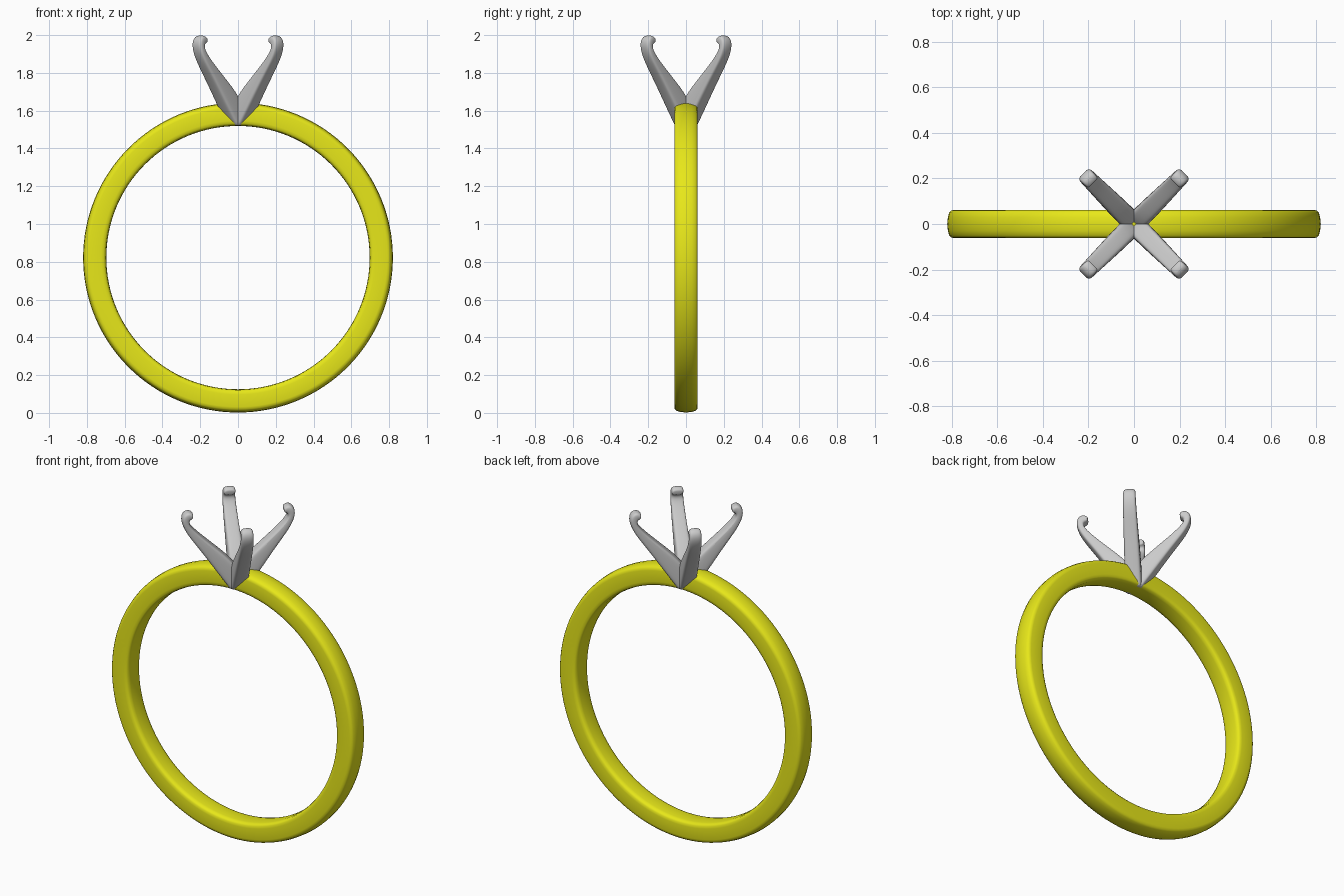
import bpy, bmesh
from math import sin, cos, pi
from mathutils import Vector

if "Cube" in bpy.data.objects:
    bpy.data.objects.remove(bpy.data.objects["Cube"])

CZ = 0.822  # height of the band centre


def make_object(name, bm, angle=0.7):
    bmesh.ops.recalc_face_normals(bm, faces=bm.faces[:])
    me = bpy.data.meshes.new(name)
    bm.to_mesh(me)
    bm.free()
    ob = bpy.data.objects.new(name, me)
    bpy.context.collection.objects.link(ob)
    bpy.ops.object.select_all(action='DESELECT')
    ob.select_set(True)
    bpy.context.view_layer.objects.active = ob
    bpy.ops.object.shade_smooth_by_angle(angle=angle)
    return ob


def loft(bm, rings, closed):
    n = len(rings[0])
    pairs = list(zip(rings, rings[1:]))
    if closed:
        pairs.append((rings[-1], rings[0]))
    for a, b in pairs:
        for i in range(n):
            j = (i + 1) % n
            bm.faces.new((a[i], a[j], b[j], b[i]))
    if not closed:
        bm.faces.new(rings[0])
        bm.faces.new(rings[-1])


# Band: slightly domed section swept round the y axis
half = [(0.697, 0.0), (0.698, 0.035), (0.702, 0.053), (0.711, 0.060),
        (0.725, 0.062), (0.790, 0.062), (0.803, 0.059), (0.811, 0.050),
        (0.817, 0.030), (0.820, 0.0)]
section = half + [(r, -y) for r, y in half[-2:0:-1]]
bm = bmesh.new()
rings = []
for k in range(128):
    a = 2 * pi * k / 128
    rings.append([bm.verts.new((r * sin(a), y, CZ + r * cos(a))) for r, y in section])
loft(bm, rings, True)
band = make_object("band", bm)
gold = bpy.data.materials.new("yellow_gold")
gold.diffuse_color = (0.8, 0.8, 0.01, 1)
gold.use_nodes = True
gold.node_tree.nodes["Principled BSDF"].inputs["Base Color"].default_value = gold.diffuse_color
band.data.materials.append(gold)

# Prong: (outer r, z), (inner r, z), half width, hooked in at the tip
stations = [((0.050, 1.520), (-0.02, 1.520), 0.044),
            ((0.054, 1.526), (-0.02, 1.526), 0.046),
            ((0.128, 1.635), (-0.01, 1.645), 0.046),
            ((0.218, 1.770), (0.105, 1.755), 0.042),
            ((0.292, 1.870), (0.205, 1.845), 0.038),
            ((0.320, 1.940), (0.268, 1.910), 0.036),
            ((0.312, 1.985), (0.276, 1.938), 0.035),
            ((0.282, 2.003), (0.270, 1.950), 0.034),
            ((0.258, 1.992), (0.260, 1.954), 0.032),
            ((0.252, 1.984), (0.255, 1.960), 0.029)]


def prong(name, ang):
    bm = bmesh.new()
    rings = []
    u, v = Vector((cos(ang), sin(ang), 0)), Vector((-sin(ang), cos(ang), 0))
    for o, i, w in stations:
        po = u * o[0] + Vector((0, 0, o[1]))
        pi_ = u * i[0] + Vector((0, 0, i[1]))
        d = pi_ - po
        c = min(0.012, d.length * 0.3) / d.length
        s = w - 0.010
        pts = [(0, -s), (0, s), (c, w), (1 - c, w),
               (1, s), (1, -s), (1 - c, -w), (c, -w)]
        rings.append([bm.verts.new(po + d * t + v * x) for t, x in pts])
    loft(bm, rings, False)
    ob = make_object(name, bm, 0.9)
    sub = ob.modifiers.new("smooth", 'SUBSURF')
    sub.levels = sub.render_levels = 2


for k, name in enumerate(("back_right", "back_left", "front_left", "front_right")):
    prong("prong_" + name, pi / 4 + k * pi / 2)
